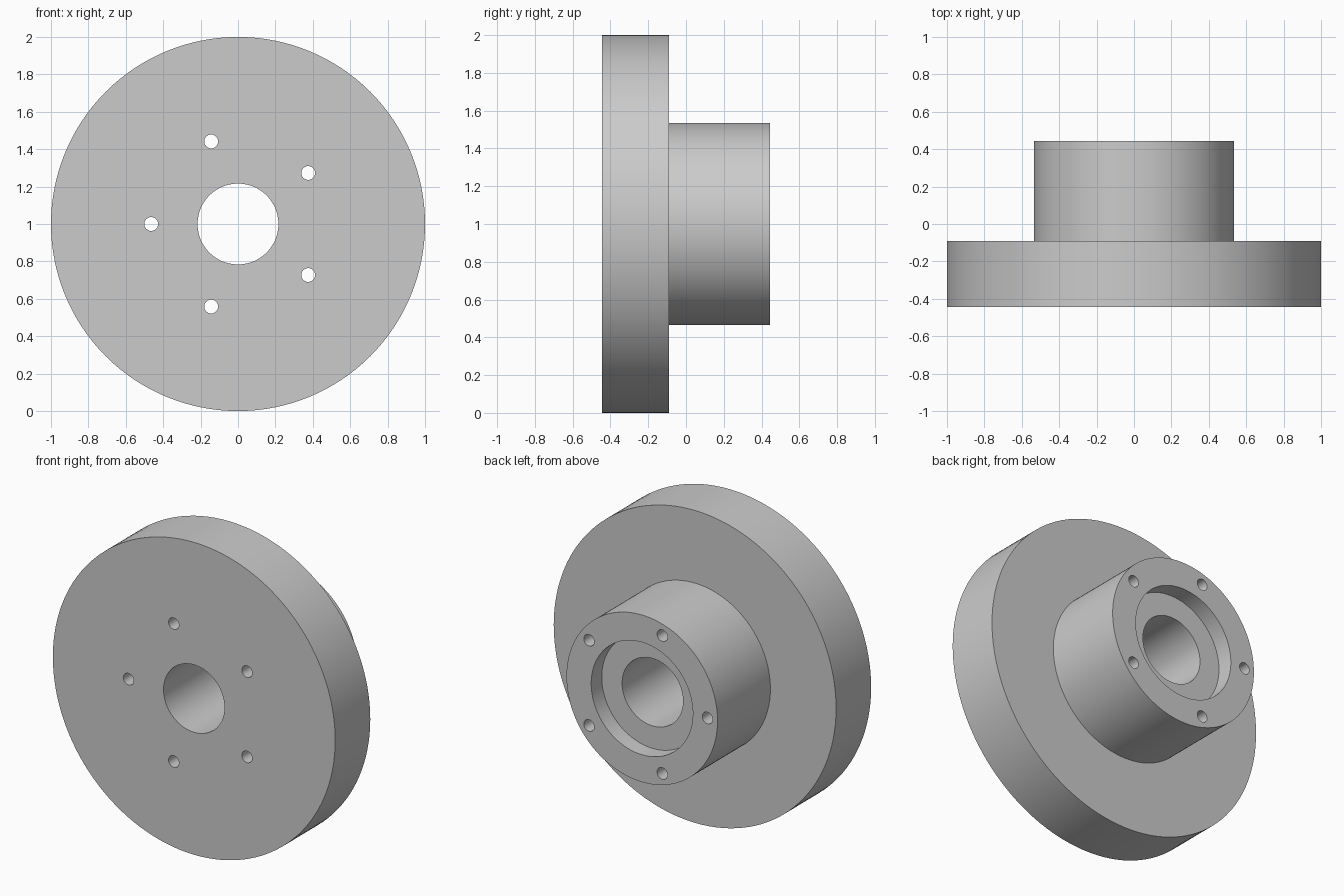
import bpy, bmesh, math
from mathutils import Matrix, Vector

cube = bpy.data.objects.get("Cube")
if cube:
    bpy.data.objects.remove(cube, do_unlink=True)

SEGMENTS = 128
FRONT, STEP, BACK = -0.445, -0.09, 0.445
FLANGE_R, HUB_R, RECESS_R, BORE_R = 1.0, 0.535, 0.36, 0.216
RECESS_Y = BACK - 0.107
BOLT_CIRCLE_R, BOLT_R, BOLTS = 0.464, 0.037, 5

grey = bpy.data.materials.new("plain grey")
grey.use_nodes = True
colour = (0.6, 0.6, 0.6, 1)
grey.diffuse_color = colour
grey.node_tree.nodes["Principled BSDF"].inputs["Base Color"].default_value = colour


def make_object(name, bm):
    mesh = bpy.data.meshes.new(name)
    bmesh.ops.recalc_face_normals(bm, faces=bm.faces)
    bm.to_mesh(mesh)
    bm.free()
    obj = bpy.data.objects.new(name, mesh)
    bpy.context.collection.objects.link(obj)
    mesh.materials.append(grey)
    return obj


# Flanged hub: a closed (radius, y) profile turned around the y axis
profile = [(BORE_R, FRONT), (FLANGE_R, FRONT), (FLANGE_R, STEP), (HUB_R, STEP),
           (HUB_R, BACK), (RECESS_R, BACK), (RECESS_R, RECESS_Y), (BORE_R, RECESS_Y)]
bm = bmesh.new()
points = [bm.verts.new((r, y, 1)) for r, y in profile]
edges = [bm.edges.new((a, b)) for a, b in zip(points, points[1:] + points[:1])]
bmesh.ops.spin(bm, geom=points + edges, cent=(0, 0, 1), axis=(0, 1, 0),
               angle=math.tau, steps=SEGMENTS, use_merge=True)
bmesh.ops.remove_doubles(bm, verts=bm.verts, dist=1e-5)
hub = make_object("flanged_hub", bm)

# Bolt hole cutters: five through rods, one on the model's right
bm = bmesh.new()
for i in range(BOLTS):
    a = math.pi + math.tau * i / BOLTS
    centre = Vector((BOLT_CIRCLE_R * math.cos(a), 0, 1 + BOLT_CIRCLE_R * math.sin(a)))
    bmesh.ops.create_cone(bm, cap_ends=True, segments=32, radius1=BOLT_R, radius2=BOLT_R,
                          depth=1.2, matrix=Matrix.Translation(centre)
                          @ Matrix.Rotation(math.pi / 2, 4, 'X'))
cutter = make_object("bolt_hole_cutter", bm)
cutter.hide_render = True

# Drill the holes, then drop the cutter
drill = hub.modifiers.new("bolt_holes", 'BOOLEAN')
drill.operation = 'DIFFERENCE'
drill.solver = 'EXACT'
drill.object = cutter
bpy.ops.object.select_all(action='DESELECT')
hub.select_set(True)
bpy.context.view_layer.objects.active = hub
bpy.ops.object.modifier_apply(modifier=drill.name)
bpy.data.objects.remove(cutter, do_unlink=True)
bpy.ops.object.shade_smooth_by_angle(angle=math.radians(30))
